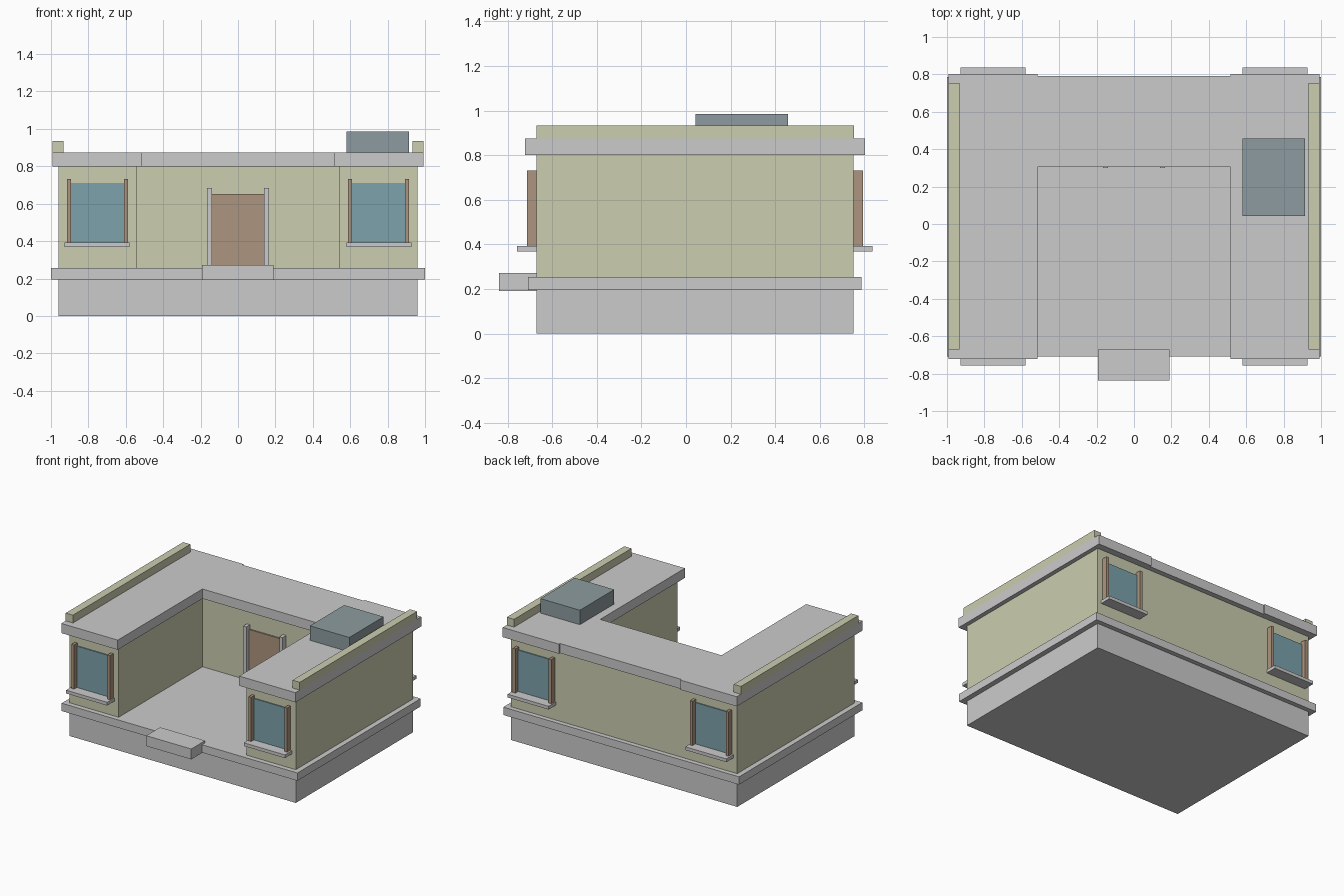
import bpy

if "Cube" in bpy.data.objects:
    bpy.data.objects.remove(bpy.data.objects["Cube"])


def material(name, rgb):
    m = bpy.data.materials.new(name)
    m.diffuse_color = (*rgb, 1)
    m.use_nodes = True
    m.node_tree.nodes["Principled BSDF"].inputs["Base Color"].default_value = m.diffuse_color
    return m


WALL = material("wall_paint", (0.60, 0.61, 0.43))
WOOD = material("wood", (0.42, 0.30, 0.21))
GLASS = material("glass", (0.20, 0.36, 0.41))
METAL = material("metal", (0.27, 0.33, 0.35))


def box(name, x, y, z, mat=None):
    """Box from (min, max) ranges on each axis."""
    r = [sorted(v) for v in (x, y, z)]
    bpy.ops.mesh.primitive_cube_add(size=1, location=[(a + b) / 2 for a, b in r])
    ob = bpy.context.object
    ob.name = name
    ob.scale = [b - a for a, b in r]
    bpy.ops.object.transform_apply(location=False, rotation=False, scale=True)
    if mat:
        ob.data.materials.append(mat)
    return ob


def window(name, s, face, out):
    """Window on side s (+1/-1 in x), on wall plane y=face facing out (+1/-1)."""
    def depth(d):
        return (face, face + out * d)
    box(name + "_glass", (s * 0.61, s * 0.893), depth(0.008), (0.39, 0.71), GLASS)
    for part, a, b in (("inner", 0.588, 0.61), ("outer", 0.893, 0.915)):
        box(f"{name}_{part}_jamb", (s * a, s * b), depth(0.043), (0.39, 0.732), WOOD)
    box(name + "_sill", (s * 0.58, s * 0.928), depth(0.087), (0.368, 0.393))


# Base, floor slab and entrance step
box("foundation", (-0.96, 0.96), (-0.67, 0.75), (0, 0.195))
box("floor_slab", (-1, 1), (-0.708, 0.786), (0.195, 0.255))
box("entrance_step", (-0.192, 0.19), (-0.838, -0.67), (0.192, 0.272))

# Back range of the courtyard
box("back_wall", (-0.543, 0.543), (0.345, 0.75), (0.255, 0.80), WALL)
box("back_roof", (-0.515, 0.515), (0.305, 0.79), (0.80, 0.874))

# Side wings with roofs, parapets and windows
for side, s in (("left", -1), ("right", 1)):
    box(side + "_wing_wall", (s * 0.543, s * 0.96), (-0.67, 0.75), (0.255, 0.80), WALL)
    box(side + "_wing_roof", (s * 0.515, s * 0.993), (-0.722, 0.803), (0.80, 0.874))
    box(side + "_parapet", (s * 0.932, s * 0.993), (-0.67, 0.753), (0.874, 0.934), WALL)
    window(side + "_front_window", s, -0.67, -1)
    window(side + "_back_window", s, 0.75, 1)
    box(side + "_door_jamb", (s * 0.14, s * 0.167), (0.30, 0.345), (0.255, 0.685))

# Courtyard door and rooftop unit
box("door", (-0.14, 0.14), (0.335, 0.345), (0.255, 0.652), WOOD)
box("rooftop_unit", (0.58, 0.915), (0.042, 0.458), (0.874, 0.985), METAL)
